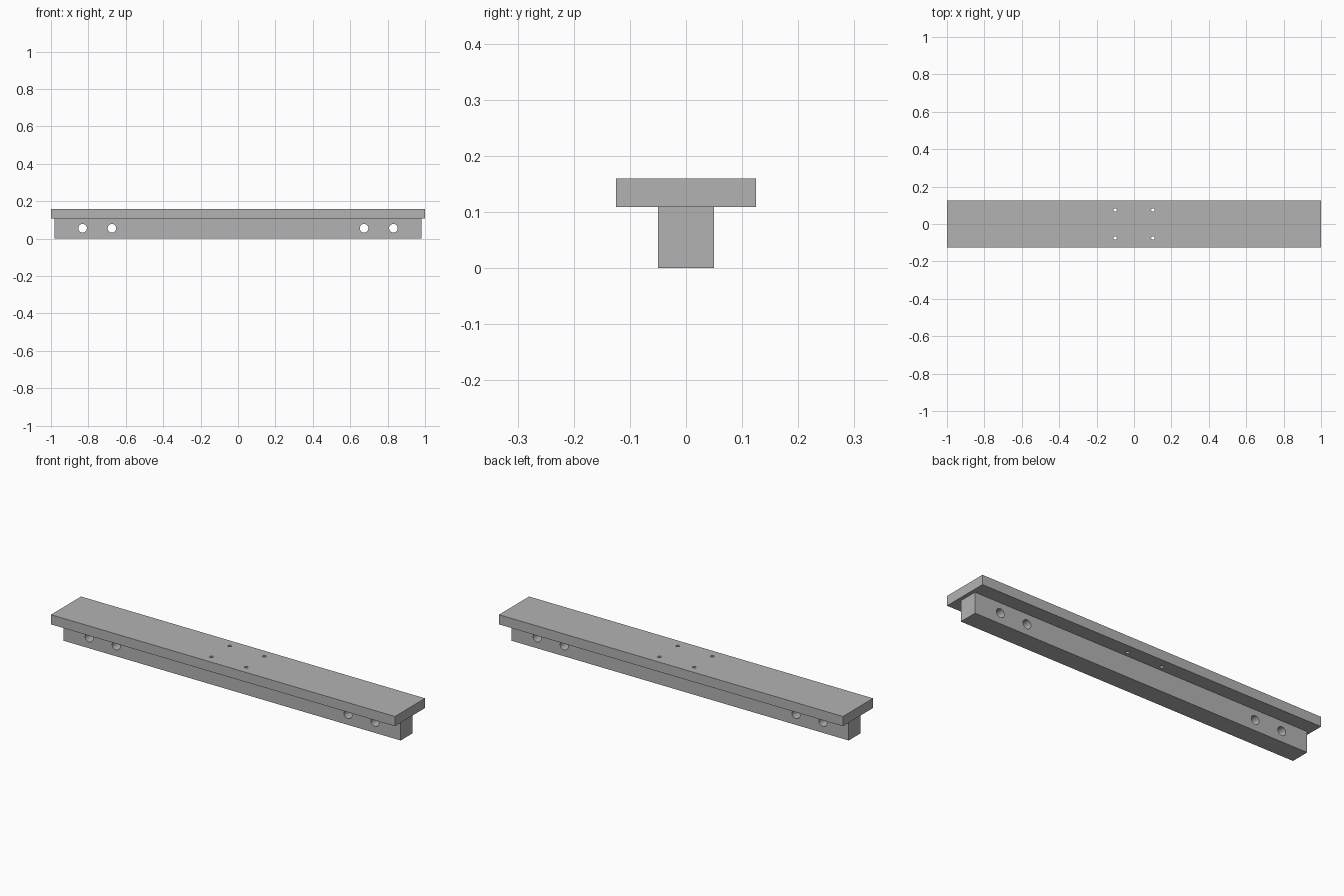
import bpy, bmesh
from math import pi
from mathutils import Matrix, Vector

if "Cube" in bpy.data.objects:
    bpy.data.objects.remove(bpy.data.objects["Cube"], do_unlink=True)

grey = bpy.data.materials.new("plain grey")
grey.use_nodes = True
colour = (0.45, 0.45, 0.45, 1)
grey.diffuse_color = colour
grey.node_tree.nodes["Principled BSDF"].inputs["Base Color"].default_value = colour


def make_object(name, bm):
    mesh = bpy.data.meshes.new(name)
    bm.to_mesh(mesh)
    bm.free()
    mesh.materials.append(grey)
    obj = bpy.data.objects.new(name, mesh)
    bpy.context.collection.objects.link(obj)
    return obj


def box(name, size, bottom):
    bm = bmesh.new()
    centre = Vector((0, 0, bottom + size[2] / 2))
    bmesh.ops.create_cube(bm, size=1, matrix=Matrix.Translation(centre) @ Matrix.Diagonal((*size, 1)))
    return make_object(name, bm)


def drill(obj, radius, centres, turn=Matrix()):
    """Cut round holes right through an object, then smooth their walls."""
    bm = bmesh.new()
    for c in centres:
        bmesh.ops.create_cone(bm, cap_ends=True, segments=32, radius1=radius, radius2=radius,
                              depth=0.4, matrix=Matrix.Translation(c) @ turn)
    cutter = make_object(obj.name + "_drill", bm)
    cutter.hide_render = True
    cut = obj.modifiers.new("holes", "BOOLEAN")
    cut.operation = "DIFFERENCE"
    cut.solver = "EXACT"
    cut.object = cutter
    bpy.ops.object.select_all(action="DESELECT")
    bpy.context.view_layer.objects.active = obj
    obj.select_set(True)
    bpy.ops.object.modifier_apply(modifier=cut.name)
    bpy.data.objects.remove(cutter, do_unlink=True)
    bpy.ops.object.shade_smooth_by_angle(angle=pi / 6)


# Lower beam with two cross holes near each end
beam = box("support_beam", (1.962, 0.1, 0.109), 0)
drill(beam, 0.023, [(s * x, 0, 0.056) for s in (-1, 1) for x in (0.674, 0.831)],
      Matrix.Rotation(pi / 2, 4, "X"))

# Wide top plate with four small screw holes
plate = box("top_plate", (2, 0.25, 0.051), 0.109)
drill(plate, 0.009, [(x, y, 0.135) for x in (-0.101, 0.101) for y in (-0.075, 0.075)])
